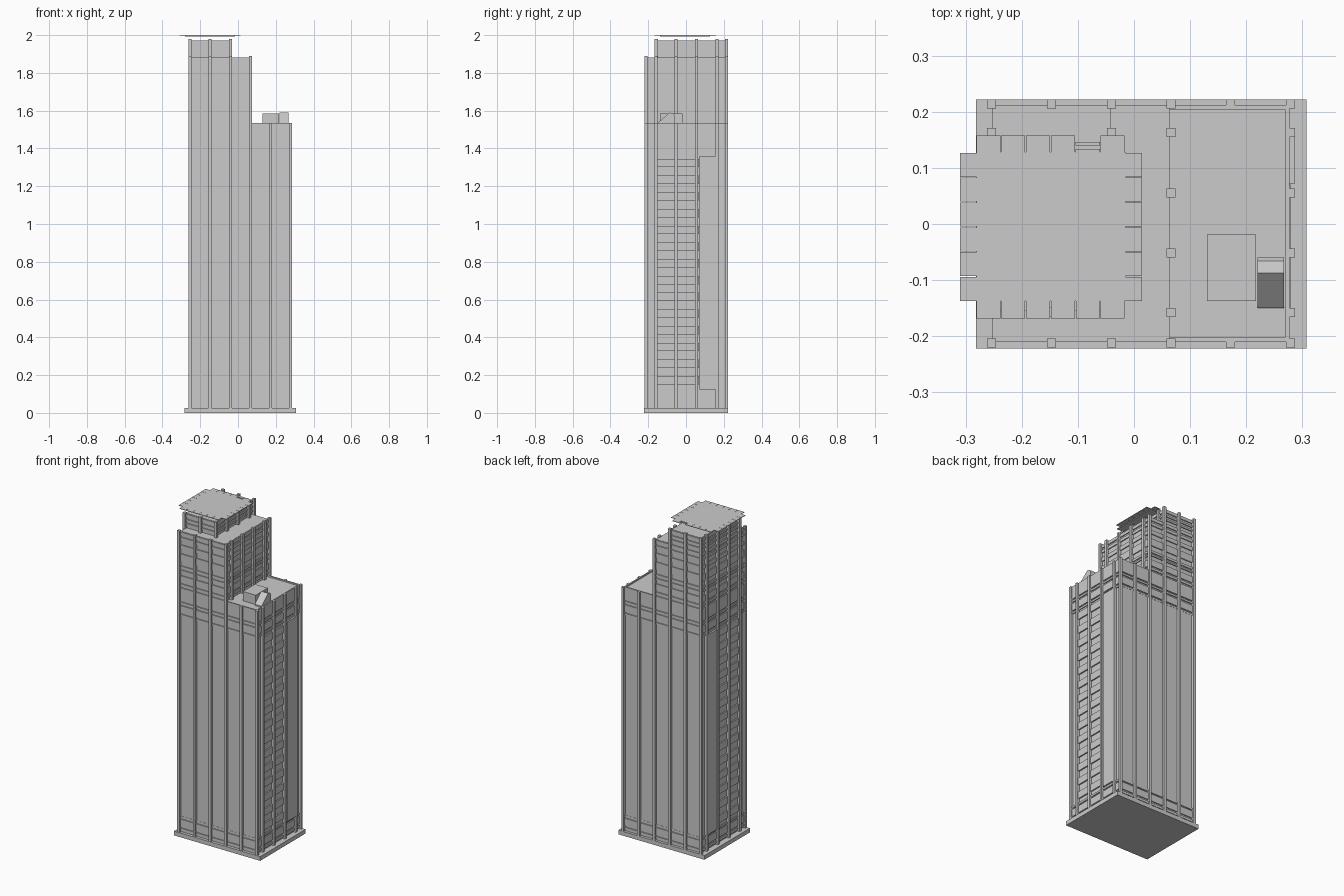
import bpy, bmesh

if "Cube" in bpy.data.objects:
    bpy.data.objects.remove(bpy.data.objects["Cube"])

def boxes(name, blocks):
    """One object made of axis-aligned blocks (x0, x1, y0, y1, z0, z1)."""
    bm = bmesh.new()
    for x0, x1, y0, y1, z0, z1 in blocks:
        r = bmesh.ops.create_cube(bm, size=1)
        for v in r["verts"]:
            v.co = ((x0 + x1) / 2 + v.co.x * (x1 - x0),
                    (y0 + y1) / 2 + v.co.y * (y1 - y0),
                    (z0 + z1) / 2 + v.co.z * (z1 - z0))
    me = bpy.data.meshes.new(name)
    bm.to_mesh(me)
    bm.free()
    ob = bpy.data.objects.new(name, me)
    bpy.context.collection.objects.link(ob)
    return ob

def prism(name, profile, x0, x1):
    """Extrude a (y, z) profile along x."""
    bm = bmesh.new()
    f = bm.faces.new([bm.verts.new((x0, y, z)) for y, z in profile])
    r = bmesh.ops.extrude_face_region(bm, geom=[f])
    vs = [g for g in r["geom"] if isinstance(g, bmesh.types.BMVert)]
    bmesh.ops.translate(bm, verts=vs, vec=(x1 - x0, 0, 0))
    bmesh.ops.recalc_face_normals(bm, faces=bm.faces)
    me = bpy.data.meshes.new(name)
    bm.to_mesh(me)
    bm.free()
    bpy.context.collection.objects.link(bpy.data.objects.new(name, me))

P = 0.016                                        # pier width and depth
PX = [-0.254, -0.147, -0.040, 0.066, 0.172, 0.279]
PY = [-0.158, -0.052, 0.055, 0.163]

def tier(name, x1, y0, z0, z1, xs, roof_drop=0.008):
    """Body with vertical piers on all four sides."""
    x0, y1 = -0.246, 0.206
    boxes(name + "_body", [(x0, x1, y0, y1, z0, z1 - roof_drop)])
    h = P / 2
    piers = []
    for x in xs:
        piers += [(x - h, x + h, y0 - P, y0, z0, z1), (x - h, x + h, y1, y1 + P, z0, z1)]
    for y in PY:
        piers += [(x0 - P, x0, y - h, y + h, z0, z1), (x1, x1 + P, y - h, y + h, z0, z1)]
    boxes(name + "_piers", piers)

def belts(name, x1, y0, levels, depth=0.006):
    """Horizontal belts wrapping a tier."""
    boxes(name, [(-0.246 - depth, x1 + depth, y0 - depth, 0.206 + depth, a, b)
                 for a, b in levels])

# Base slab
boxes("base_slab", [(-0.282, 0.307, -0.222, 0.222, 0, 0.026)])

# Three stepped tiers sharing the same left and back planes
tier("main_tower", 0.271, -0.204, 0.026, 1.535, PX)
tier("upper_tower", 0.058, -0.204, 1.527, 1.89, PX[:4])
tier("crown", -0.048, -0.149, 1.88, 1.98, PX[:3])

# Belts on the main tower and the upper tiers
belts("main_belts", 0.271, -0.204,
      [(0.035, 0.05), (0.06, 0.105), (0.113, 0.125), (1.36, 1.372), (1.38, 1.425),
       (1.435, 1.447)])
# Parapet panels, kept as a thin rim so the roof stays sunken
boxes("main_parapet", [(-0.252, 0.277, -0.210, -0.202, 1.455, 1.535),
                       (-0.252, 0.277, 0.204, 0.212, 1.455, 1.535),
                       (-0.252, -0.244, -0.204, 0.206, 1.455, 1.535),
                       (0.269, 0.277, -0.204, 0.206, 1.455, 1.535)])
belts("upper_belts", 0.058, -0.204,
      [(1.545, 1.56), (1.57, 1.61), (1.635, 1.645), (1.655, 1.67), (1.70, 1.745),
       (1.775, 1.80), (1.83, 1.848), (1.86, 1.88)])
belts("crown_belts", -0.048, -0.149,
      [(1.90, 1.912), (1.925, 1.937), (1.95, 1.97)])

# Tall curtain-wall panels on front and back, between piers
panels = []
for a, b in zip(PX, PX[1:]):
    for y0, y1 in ((-0.209, -0.203), (0.205, 0.211)):
        panels.append((a + 0.012, b - 0.012, y0, y1, 0.125, 1.36))
boxes("curtain_wall", panels)

# Side walls: floor spandrels plus one tall glazed panel
spandrels, tall = [], []
for x0, x1 in ((-0.254, -0.245), (0.270, 0.279)):
    for i in range(14):
        z = 0.15 + i * 0.0885
        spandrels.append((x0, x1, -0.155, 0.07, z, z + 0.044))
for x0, x1 in ((-0.262, -0.245), (0.270, 0.287)):
    tall.append((x0, x1, 0.072, 0.165, 0.125, 1.36))
boxes("floor_spandrels", spandrels)
boxes("side_glazing", tall)

# Rooftop plant box and sloped hood
boxes("plant_box", [(0.130, 0.217, -0.137, -0.019, 1.525, 1.585)])
prism("vent_hood", [(-0.150, 1.525), (-0.150, 1.535), (-0.087, 1.59),
                    (-0.066, 1.585), (-0.060, 1.575), (-0.060, 1.525)], 0.220, 0.267)

# Landing deck with safety flaps on each side
boxes("landing_deck", [(-0.281, -0.015, -0.137, 0.128, 1.993, 2.0)])
flaps = []
for i in range(6):
    a = -0.281 + i * 0.0443
    b = a + 0.0428
    flaps += [(a, b, -0.168, -0.137, 1.997, 2.0)]
    if i != 4:
        flaps += [(a, b, 0.128, 0.158, 1.997, 2.0)]
    c = -0.137 + i * 0.0442
    d = c + 0.0427
    flaps += [(-0.310, -0.281, c, d, 1.997, 2.0), (-0.015, 0.014, c, d, 1.997, 2.0)]
flaps += [(-0.104, -0.061, 0.128, 0.134, 1.997, 2.0), (-0.104, -0.061, 0.140, 0.146, 1.997, 2.0)]
boxes("safety_flaps", flaps)
